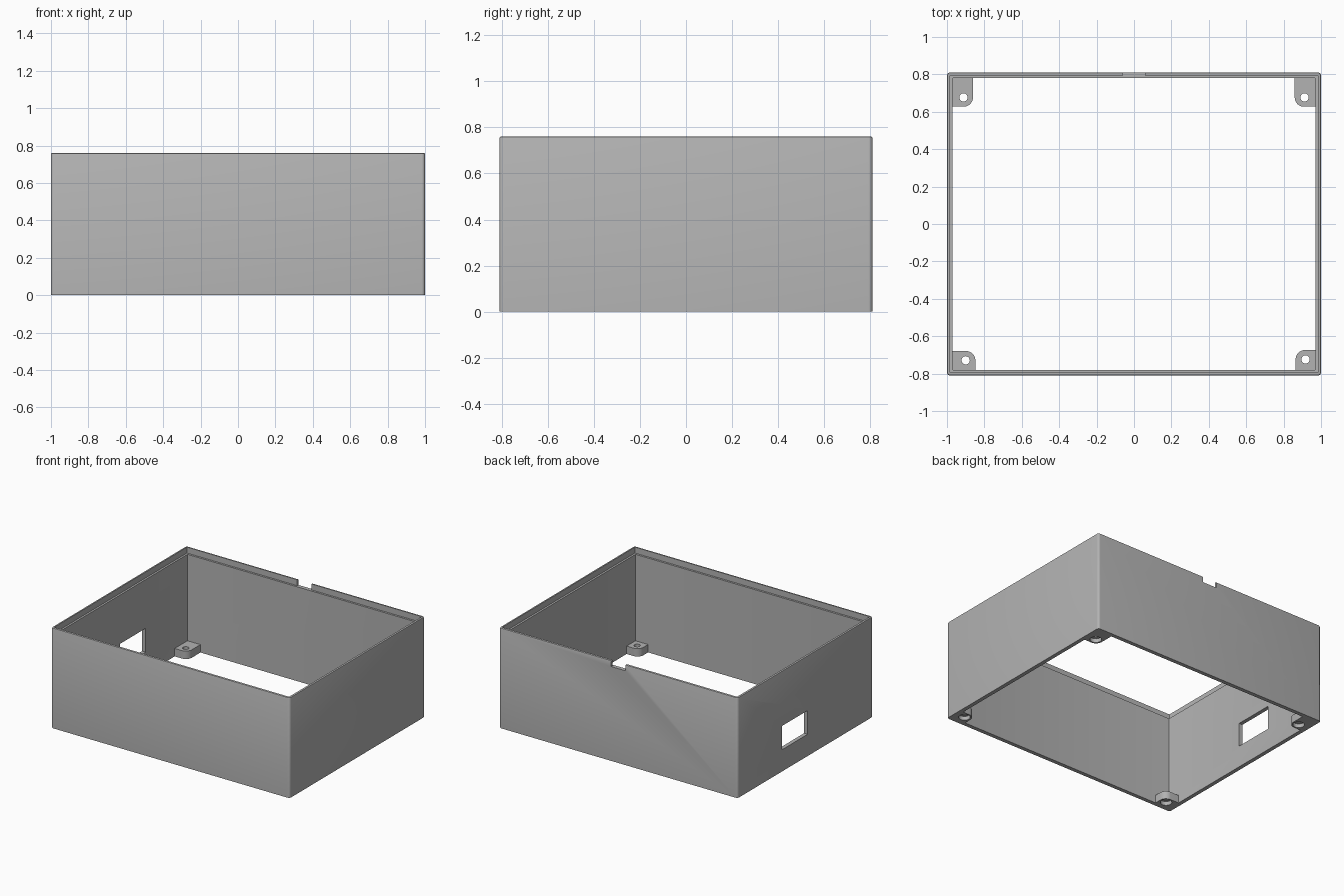
import bpy, bmesh, math

cube = bpy.data.objects.get("Cube")
if cube:
    bpy.data.objects.remove(cube, do_unlink=True)

HALF_X, HALF_Y, HEIGHT, WALL = 1.0, 0.81, 0.76, 0.03
LEDGE_Z = 0.715

grey = bpy.data.materials.new("plain grey")
grey.use_nodes = True
colour = (0.45, 0.45, 0.45, 1)
grey.diffuse_color = colour
grey.node_tree.nodes["Principled BSDF"].inputs["Base Color"].default_value = colour


def make(name, bm):
    bmesh.ops.recalc_face_normals(bm, faces=bm.faces)
    mesh = bpy.data.meshes.new(name)
    bm.to_mesh(mesh)
    bm.free()
    mesh.materials.append(grey)
    obj = bpy.data.objects.new(name, mesh)
    bpy.context.collection.objects.link(obj)
    return obj


def activate(obj):
    bpy.ops.object.select_all(action='DESELECT')
    obj.select_set(True)
    bpy.context.view_layer.objects.active = obj


def box(name, low, high):
    bm = bmesh.new()
    bmesh.ops.create_cube(bm, size=1)
    for v in bm.verts:
        v.co = [a + (c + 0.5) * (b - a) for a, b, c in zip(low, high, v.co)]
    return make(name, bm)


def cylinder(name, x, y, radius, bottom, top):
    bm = bmesh.new()
    bmesh.ops.create_cone(bm, cap_ends=True, segments=32, radius1=radius,
                          radius2=radius, depth=top - bottom)
    bmesh.ops.translate(bm, verts=bm.verts, vec=(x, y, (top + bottom) / 2))
    return make(name, bm)


def cut(obj, cutter):
    mod = obj.modifiers.new("cut", 'BOOLEAN')
    mod.operation, mod.solver, mod.object = 'DIFFERENCE', 'EXACT', cutter
    activate(obj)
    bpy.ops.object.modifier_apply(modifier=mod.name)
    bpy.data.objects.remove(cutter, do_unlink=True)


def smooth(obj):
    activate(obj)
    bpy.ops.object.shade_smooth_by_angle(angle=math.radians(30))


def rounded_loop(bm, inset, z, steps=5):
    """Ring of vertices around the case, inset from its outer face."""
    r = max(0.018 - inset, 0.003)
    cx, cy = HALF_X - inset - r, HALF_Y - inset - r
    verts = []
    for i, (sx, sy) in enumerate([(1, 1), (-1, 1), (-1, -1), (1, -1)]):
        for k in range(steps + 1):
            a = math.pi / 2 * (i + k / steps)
            verts.append(bm.verts.new((sx * cx + r * math.cos(a),
                                       sy * cy + r * math.sin(a), z)))
    return verts


# Wall section swept around the case: softened rim and a stepped lid ledge
section = [(0, 0), (0, HEIGHT - 0.007), (0.002, HEIGHT - 0.002), (0.007, HEIGHT),
           (0.015, HEIGHT), (0.015, LEDGE_Z), (WALL, LEDGE_Z), (WALL, 0)]
bm = bmesh.new()
loops = [rounded_loop(bm, inset, z) for inset, z in section]
for a, b in zip(loops, loops[1:] + loops[:1]):
    for i in range(len(a)):
        j = (i + 1) % len(a)
        bm.faces.new((a[i], a[j], b[j], b[i]))
walls = make("case_walls", bm)

# Side window and rear rim notch
cut(walls, box("window_cutter", (-1.1, -0.03, 0.165), (-0.9, 0.28, 0.345)))
cut(walls, box("notch_cutter", (-0.06, 0.7, LEDGE_Z), (0.06, 0.9, 0.9)))
smooth(walls)


# Corner mounting tabs with a through hole and a wider recess underneath
def mounting_tab(name, sx, sy, edge_x, edge_y, hole_x, hole_y):
    thick, r = 0.06, 0.05
    wx, wy = HALF_X - WALL, HALF_Y - WALL
    outline = [(wx, edge_y), (wx, wy), (edge_x, wy)]
    for k in range(9):
        a = math.pi / 2 * k / 8
        outline.append((edge_x + r - r * math.cos(a), edge_y + r - r * math.sin(a)))
    bm = bmesh.new()
    face = bm.faces.new([bm.verts.new((sx * x, sy * y, 0)) for x, y in outline])
    top = bmesh.ops.extrude_face_region(bm, geom=[face])["geom"]
    bmesh.ops.translate(bm, vec=(0, 0, thick),
                        verts=[v for v in top if isinstance(v, bmesh.types.BMVert)])
    tab = make(name, bm)
    x, y = sx * hole_x, sy * hole_y
    cut(tab, cylinder("hole_cutter", x, y, 0.022, -0.1, 0.2))
    cut(tab, cylinder("recess_cutter", x, y, 0.04, -0.1, 0.03))
    smooth(tab)


mounting_tab("back_right_tab", -1, 1, 0.861, 0.627, 0.912, 0.677)
mounting_tab("back_left_tab", 1, 1, 0.859, 0.627, 0.912, 0.677)
mounting_tab("front_right_tab", -1, -1, 0.848, 0.679, 0.900, 0.729)
mounting_tab("front_left_tab", 1, -1, 0.864, 0.674, 0.917, 0.724)
